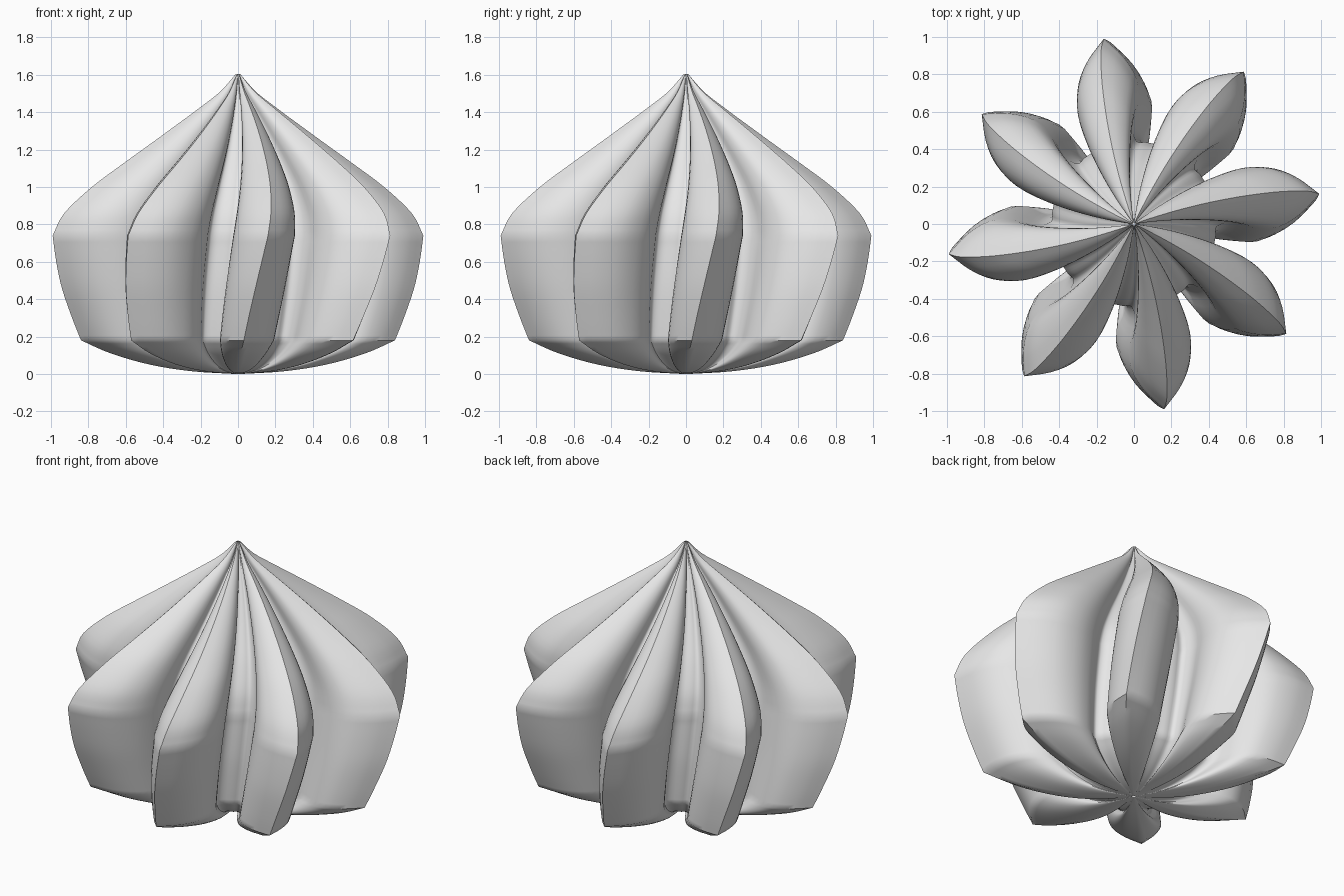
import bpy
import math
from mathutils import Vector

cube = bpy.data.objects.get("Cube")
if cube:
    bpy.data.objects.remove(cube)

LOBES = 8
TIP_ANGLE = math.radians(9.2)    # direction of the first tip at the widest height
WIDEST = 0.74
TWIST = math.radians(12.6)       # turn per unit of height


def smooth(points, steps):
    """Catmull-Rom curve through the points."""
    pts = [Vector(p) for p in points]
    pts = [2 * pts[0] - pts[1]] + pts + [2 * pts[-1] - pts[-2]]
    out = []
    for a, b, c, d in zip(pts, pts[1:], pts[2:], pts[3:]):
        for i in range(steps):
            t = i / steps
            out.append(0.5 * (2 * b + (c - a) * t + (2 * a - 5 * b + 4 * c - d) * t * t
                              + (3 * b - a - 3 * c + d) * t ** 3))
    return out + [pts[-2]]


def floor(degrees):
    """Point on the valley floor."""
    a = math.radians(degrees)
    return (0.44 * math.cos(a), 0.44 * math.sin(a))


# Ridge profile (radius, height): dished underside, swelling body, drawn-out peak
underside = [(0.012, 0), (0.25, 0.015), (0.47, 0.05), (0.68, 0.11), (0.84, 0.18)]
body = [(0.84, 0.18), (0.885, 0.29), (0.945, 0.455), (0.98, 0.6), (1.004, 0.74)]
peak = [(1.004, 0.74), (0.945, 0.86), (0.8, 1.0), (0.64, 1.12), (0.5, 1.22),
        (0.36, 1.32), (0.22, 1.42), (0.1, 1.51), (0.012, 1.605)]
profile = smooth(underside, 4)[:-1] + smooth(body, 4)[:-1] + smooth(peak, 4)

# One lobe (along, across): leaner trailing flank, pointed tip, fuller leading flank
trailing = [floor(-24), floor(-17), floor(-11), (0.51, -0.075), (0.63, -0.125),
            (0.76, -0.137), (0.89, -0.085), (1, 0)]
leading = [(1, 0), (0.9, 0.102), (0.79, 0.17), (0.66, 0.197), (0.535, 0.178),
           (0.45, 0.135), floor(21)]
lobe = smooth(trailing, 3)[:-1] + smooth(leading, 3)[:-1]

# Stack twisted star-shaped rings
verts, faces = [], []
for radius, z in profile:
    fill = 0.1 * max(0, 1 - z / 0.7)    # shallower valleys near the base
    for k in range(LOBES):
        turn = TIP_ANGLE + (z - WIDEST) * TWIST + k * math.tau / LOBES
        for p in lobe:
            r = p.length + fill * (1 - p.length)
            a = math.atan2(p.y, p.x) + turn
            verts.append((radius * r * math.cos(a), radius * r * math.sin(a), z))

n = LOBES * len(lobe)
for i in range(len(profile) - 1):
    for j in range(n):
        k = (j + 1) % n
        faces.append((i * n + j, i * n + k, (i + 1) * n + k, (i + 1) * n + j))

mesh = bpy.data.meshes.new("piped_swirl")
mesh.from_pydata(verts, [], faces)
swirl = bpy.data.objects.new("piped_swirl", mesh)
bpy.context.collection.objects.link(swirl)

# Plain pale grey
grey = bpy.data.materials.new("pale_grey")
grey.use_nodes = True
colour = (0.8, 0.8, 0.8, 1)
grey.diffuse_color = colour
grey.node_tree.nodes["Principled BSDF"].inputs["Base Color"].default_value = colour
mesh.materials.append(grey)

# Smooth flanks with crisp ridges and base rim
bpy.ops.object.select_all(action='DESELECT')
swirl.select_set(True)
bpy.context.view_layer.objects.active = swirl
bpy.ops.object.shade_smooth_by_angle(angle=math.radians(40))
